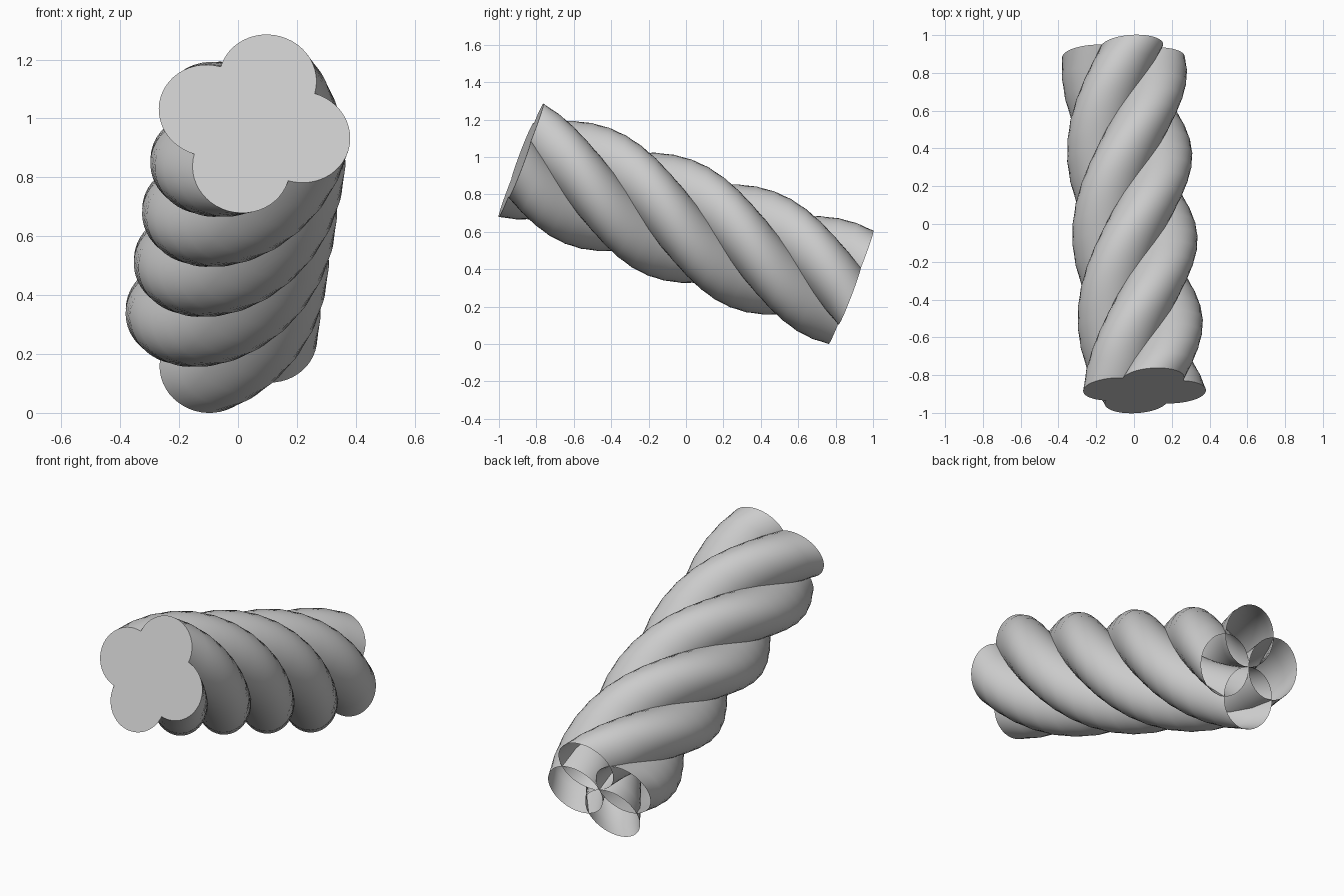
import bpy, bmesh
from math import cos, sin, pi, radians
from mathutils import Vector, Matrix

cube = bpy.data.objects.get("Cube")
if cube:
    bpy.data.objects.remove(cube, do_unlink=True)

STRANDS = 4
RADIUS = 0.166      # each strand touches the rope axis
SIDES = 48
STEPS = 20
TWIST = -2 * pi     # one full clockwise turn, front to back
START = radians(73)

# Shared grey material
grey = bpy.data.materials.new("grey")
grey.use_nodes = True
colour = (0.6, 0.6, 0.6, 1)
grey.diffuse_color = colour
grey.node_tree.nodes["Principled BSDF"].inputs["Base Color"].default_value = colour

# Tilted rope axis: local x is right, y is up, z runs from front to back
front = Vector((0.056, -0.882, 0.982))
back = Vector((-0.056, 0.882, 0.303))
along = (back - front).normalized()
right = along.cross(Vector((0, 0, 1))).normalized()
up = right.cross(along)
length = (back - front).length
frame = Matrix((right, up, along)).transposed().to_4x4()
frame.translation = front


def make_strand(name, angle):
    """Circle swept along the axis while turning, capped at the front, open at the back."""
    bm = bmesh.new()
    rings = []
    for i in range(STEPS + 1):
        t = i / STEPS
        turn = angle + TWIST * t
        ring = []
        for j in range(SIDES):
            a = turn + 2 * pi * j / SIDES
            ring.append(bm.verts.new((RADIUS * (cos(turn) + cos(a)),
                                      RADIUS * (sin(turn) + sin(a)),
                                      length * t)))
        rings.append(ring)
    for lower, upper in zip(rings, rings[1:]):
        for j in range(SIDES):
            k = (j + 1) % SIDES
            bm.faces.new((lower[j], lower[k], upper[k], upper[j]))
    bm.faces.new(rings[0][::-1])
    mesh = bpy.data.meshes.new(name)
    bm.to_mesh(mesh)
    bm.free()
    mesh.materials.append(grey)
    obj = bpy.data.objects.new(name, mesh)
    obj.matrix_world = frame
    bpy.context.collection.objects.link(obj)
    return obj


# Four intertwined strands
strands = [make_strand(f"rope_strand_{n + 1}", START + 2 * pi * n / STRANDS)
           for n in range(STRANDS)]

# Smooth sides, crisp cap rims
bpy.ops.object.select_all(action='DESELECT')
for obj in strands:
    obj.select_set(True)
bpy.context.view_layer.objects.active = strands[0]
bpy.ops.object.shade_smooth_by_angle(angle=radians(40))
